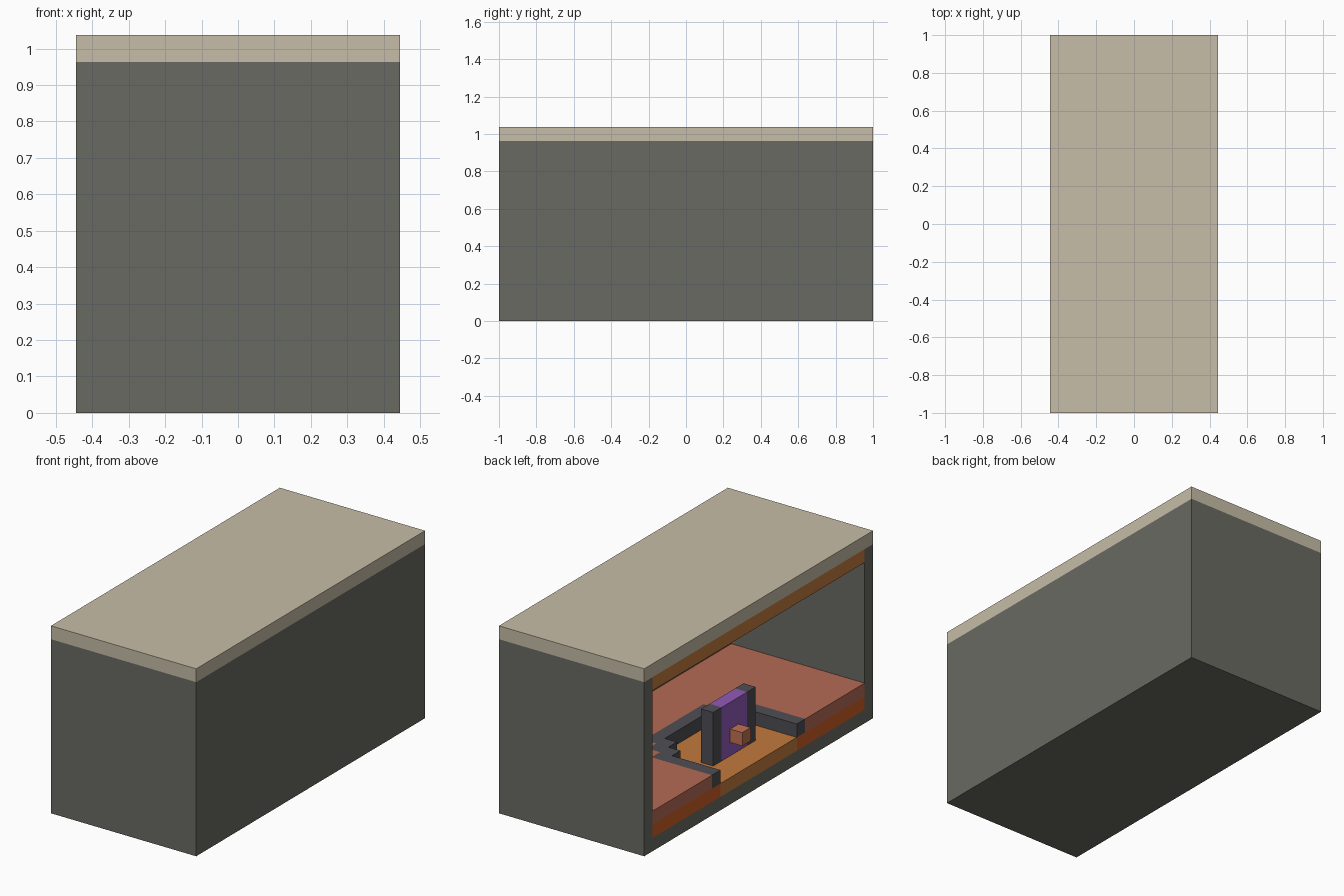
import bpy
import bmesh

cube = bpy.data.objects.get("Cube")
if cube:
    bpy.data.objects.remove(cube, do_unlink=True)

U = 2 / 27          # one block
LENGTH, WIDTH = 27, 12


def material(name, rgb):
    """Material from 0-255 sRGB, stored as linear values."""
    lin = [((c / 255 + 0.055) / 1.055) ** 2.4 for c in rgb]
    mat = bpy.data.materials.new(name)
    mat.use_nodes = True
    mat.diffuse_color = (*lin, 1)
    mat.node_tree.nodes["Principled BSDF"].inputs["Base Color"].default_value = (*lin, 1)
    return mat


tan = material("tan roof", (199, 189, 168))
grey = material("stone grey", (106, 106, 99))
orange = material("orange wood", (194, 122, 60))
rust = material("rust orange", (205, 94, 38))
clay = material("clay red", (181, 107, 84))
dark = material("charcoal", (78, 78, 85))
purple = material("purple", (145, 90, 184))
copper = material("copper", (192, 113, 82))


def prism(name, outline, bottom, top, mat):
    """Extrude a plan outline of (blocks from back, blocks from open side)."""
    bm = bmesh.new()
    base = bm.faces.new([bm.verts.new(((b - WIDTH / 2) * U, (LENGTH / 2 - a) * U, bottom * U))
                         for a, b in outline])
    new = bmesh.ops.extrude_face_region(bm, geom=[base])["geom"]
    verts = [v for v in new if isinstance(v, bmesh.types.BMVert)]
    bmesh.ops.translate(bm, verts=verts, vec=(0, 0, (top - bottom) * U))
    bmesh.ops.recalc_face_normals(bm, faces=bm.faces)
    mesh = bpy.data.meshes.new(name)
    bm.to_mesh(mesh)
    bm.free()
    mesh.materials.append(mat)
    obj = bpy.data.objects.new(name, mesh)
    bpy.context.collection.objects.link(obj)
    return obj


def box(name, a0, a1, b0, b1, bottom, top, mat):
    return prism(name, [(a0, b0), (a1, b0), (a1, b1), (a0, b1)], bottom, top, mat)


def mirrored(half):
    """Continue a half outline with its reflection along the length."""
    return half + [(LENGTH - a, b) for a, b in reversed(half)]


# Outer shell: ground slab, three walls, roof
box("ground_slab", 0, LENGTH, 0, WIDTH, 0, 1, grey)
prism("walls", mirrored([(1, 11), (1, 0), (0, 0), (0, 12)]), 1, 13, grey)
box("roof", 0, LENGTH, 0, WIDTH, 13, 14, tan)
box("ceiling", 1, 26, 0, 11, 12, 13, orange)

# Lower floor, in three sections
box("back_subfloor", 1, 9, 0, 11, 1, 2, rust)
box("middle_subfloor", 9, 18, 0, 11, 1, 2, orange)
box("front_subfloor", 18, 26, 0, 11, 1, 2, rust)

# Stepped round recess with a curb, set into the raised floor
inner = [(9, 0), (9, 4), (10, 4), (10, 5), (11, 5), (11, 6)]
outer = [(a - 1, b + 1 if b else 0) for a, b in inner]
curb = mirrored(outer) + mirrored(inner)[::-1]
prism("recess_curb", curb, 2, 3, dark)
raised = [(1, 11), (1, 0)] + outer
prism("raised_floor", mirrored(raised), 2, 3, clay)

# Standing panel between two posts, with a block on its face
box("back_post", 11, 12, 2, 3, 2, 6, dark)
box("front_post", 15, 16, 2, 3, 2, 6, dark)
box("panel", 12, 15, 2, 3, 2, 6, purple)
box("panel_block", 13, 14, 1, 2, 3, 4, copper)
